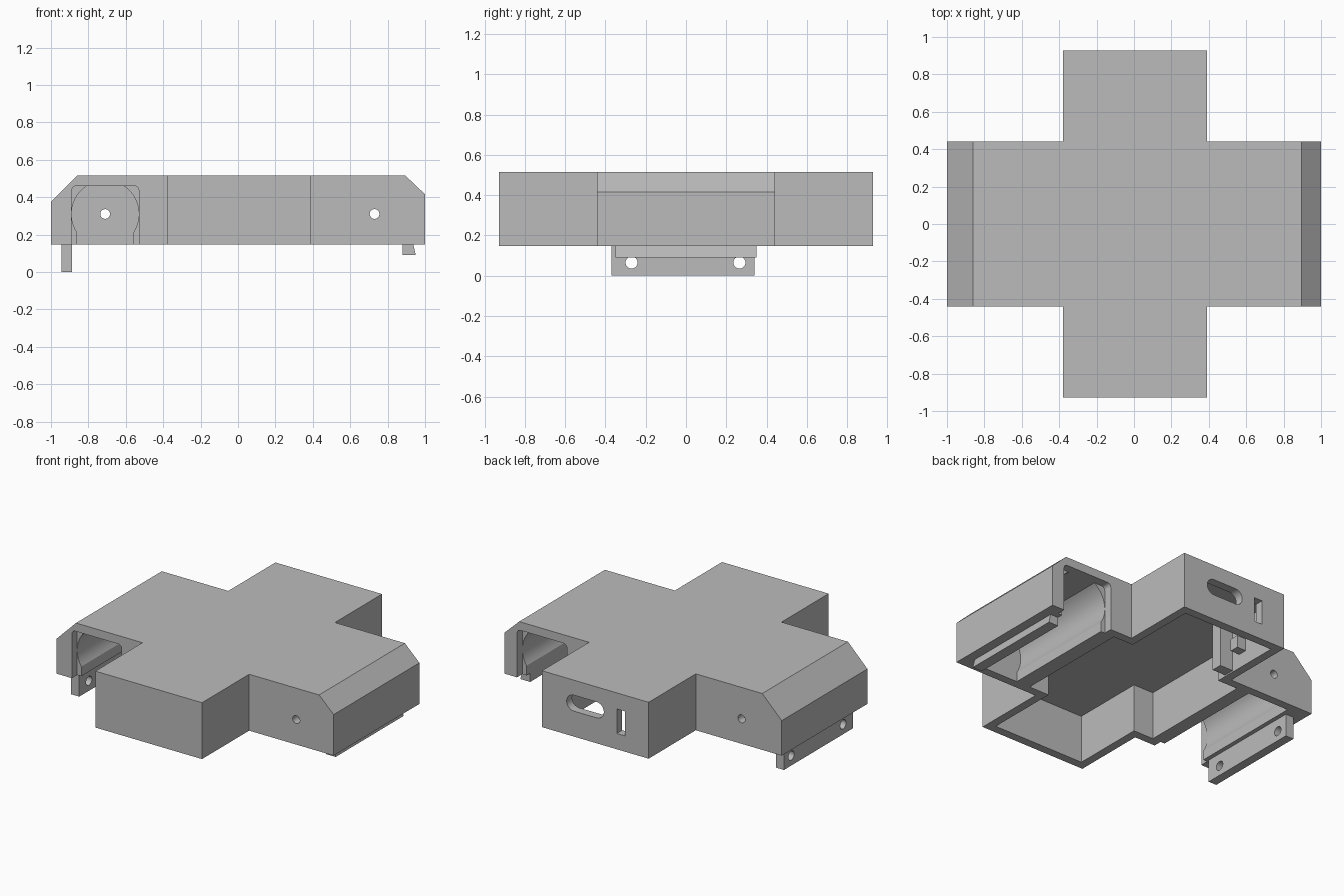
import bpy
import bmesh
import math
from mathutils import Vector

old = bpy.data.objects.get("Cube")
if old:
    bpy.data.objects.remove(old, do_unlink=True)

grey = bpy.data.materials.new("light grey plastic")
grey.use_nodes = True
colour = (0.5, 0.5, 0.5, 1)
grey.diffuse_color = colour
grey.node_tree.nodes["Principled BSDF"].inputs["Base Color"].default_value = colour


def prism(name, profile, axis, start, end):
    """Extrude a closed 2D profile along x, y or z."""
    place = {"x": lambda a, b: (start, a, b),
             "y": lambda a, b: (a, start, b),
             "z": lambda a, b: (a, b, start)}[axis]
    bm = bmesh.new()
    face = bm.faces.new([bm.verts.new(place(a, b)) for a, b in profile])
    step = Vector([end - start if axis == k else 0 for k in "xyz"])
    grown = bmesh.ops.extrude_face_region(bm, geom=[face])["geom"]
    bmesh.ops.translate(bm, vec=step, verts=[v for v in grown if isinstance(v, bmesh.types.BMVert)])
    bmesh.ops.recalc_face_normals(bm, faces=bm.faces)
    mesh = bpy.data.meshes.new(name)
    bm.to_mesh(mesh)
    bm.free()
    mesh.materials.append(grey)
    ob = bpy.data.objects.new(name, mesh)
    bpy.context.collection.objects.link(ob)
    return ob


def box(name, x, y, z):
    return prism(name, [(x[0], y[0]), (x[1], y[0]), (x[1], y[1]), (x[0], y[1])], "z", *z)


def arc(cx, cz, r, a0, a1, n):
    angles = [math.radians(a0 + (a1 - a0) * i / n) for i in range(n + 1)]
    return [(cx + r * math.cos(a), cz + r * math.sin(a)) for a in angles]


def disc(cx, cz, r):
    return arc(cx, cz, r, 0, 345, 23)


def combine(ob, tool, operation="DIFFERENCE"):
    """Apply a boolean and discard the tool."""
    tool.hide_render = True
    mod = ob.modifiers.new("bool", "BOOLEAN")
    mod.operation, mod.solver, mod.object = operation, "EXACT", tool
    bpy.context.view_layer.update()
    result = bpy.data.meshes.new_from_object(
        ob.evaluated_get(bpy.context.evaluated_depsgraph_get()))
    ob.modifiers.clear()
    ob.data = result
    bpy.data.objects.remove(tool, do_unlink=True)


BASE, TOP, ROOF = 0.147, 0.515, 0.46

# Cross-shaped shell with chamfered ends
shell = prism("shell", [(-1, BASE), (1, BASE), (1, 0.415), (0.895, TOP), (-0.86, TOP), (-1, 0.375)],
              "y", -0.442, 0.442)
combine(shell, box("long_arm", (-0.38, 0.39), (-0.928, 0.928), (BASE, TOP)), "UNION")

# Hollow underside
combine(shell, box("cavity_long", (-0.325, 0.335), (-0.872, 0.872), (0, ROOF)))
combine(shell, box("cavity_wide", (-0.47, 0.48), (-0.387, 0.387), (0, ROOF)))

# Round side bays, each open at one end and pierced by a pin hole at the other
R, MID = 0.18, 0.31
up = math.degrees(math.asin((ROOF - MID) / R))
down = math.degrees(math.asin(0.1 / R))
for cx, side in ((-0.71, -1), (0.73, 1)):
    half = R * math.cos(math.radians(down))
    bore = (arc(cx, MID, R, -down, up, 16) + arc(cx, MID, R, 180 - up, 180 + down, 16)
            + [(cx - half, 0), (cx + half, 0)])
    combine(shell, prism("bore", bore, "y", -side * 0.387, side * 0.41))
    mouth = ([(cx - R, 0), (cx + R, 0)] + arc(cx + R - 0.025, ROOF - 0.025, 0.025, 0, 90, 4)
             + arc(cx - R + 0.025, ROOF - 0.025, 0.025, 90, 180, 4))
    combine(shell, prism("mouth", mouth, "y", side * 0.387, side * 0.6))
    combine(shell, prism("pin_hole", disc(cx, MID, 0.026), "y", -side * 0.3, -side * 0.6))

# Slot and switch window in the back wall
slot = arc(0.16, 0.365, 0.052, -90, 90, 10) + arc(-0.005, 0.365, 0.052, 90, 270, 10)
combine(shell, prism("slot", slot, "y", 0.8, 1))
combine(shell, box("window", (-0.21, -0.15), (0.8, 1), (0.25, 0.41)))

# Screw tab with two holes, and snap lip on the opposite end
screw_tab = box("screw_tab", (-0.945, -0.887), (-0.37, 0.34), (0, BASE + 0.002))
for y in (-0.27, 0.265):
    combine(screw_tab, prism("screw_hole", disc(y, 0.065, 0.03), "x", -1.1, -0.8))
prism("snap_lip", [(0.88, BASE + 0.002), (0.88, 0.09), (0.95, 0.09), (0.937, BASE + 0.002)],
      "y", -0.35, 0.35)

# Internal supports
box("support_post", (-0.327, -0.23), (0.45, 0.52), (BASE + 0.01, ROOF + 0.002))
box("support_stub", (-0.327, -0.26), (0.58, 0.64), (0.24, 0.32))

# Smooth only the curved walls
for ob in (shell, screw_tab):
    bpy.ops.object.select_all(action="DESELECT")
    ob.select_set(True)
    bpy.context.view_layer.objects.active = ob
    bpy.ops.object.shade_smooth_by_angle(angle=math.radians(25))
